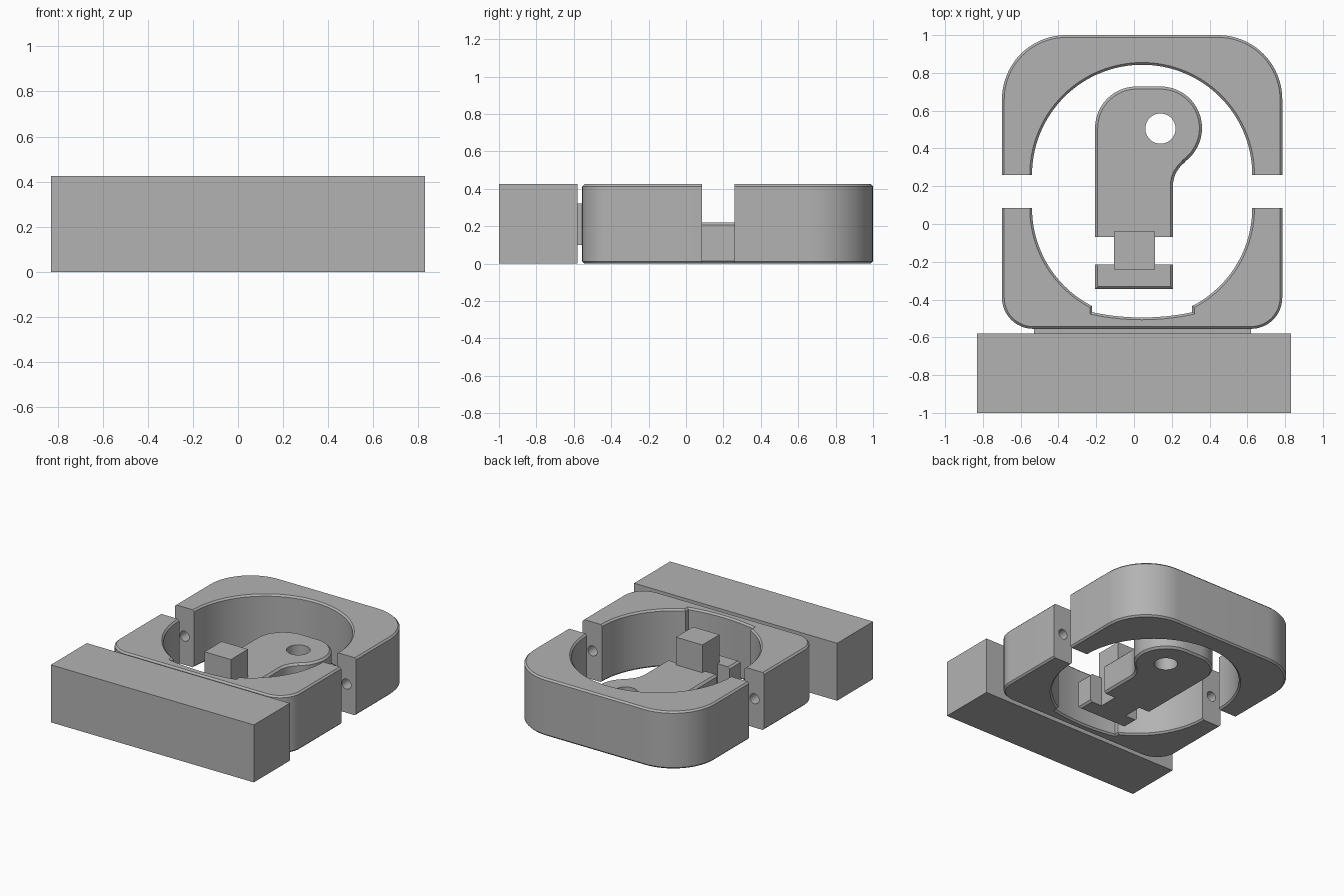
import bpy, bmesh, math

if "Cube" in bpy.data.objects:
    bpy.data.objects.remove(bpy.data.objects["Cube"])

grey = bpy.data.materials.new("plain grey")
grey.diffuse_color = (0.45, 0.45, 0.45, 1)
grey.use_nodes = True
grey.node_tree.nodes["Principled BSDF"].inputs["Base Color"].default_value = grey.diffuse_color

H = 0.425       # overall height
CX = 0.043      # centre line of the clamp halves
R = 0.583       # bore radius


def arc(cx, cy, r, a0, a1, n):
    return [(cx + r * math.cos(math.radians(a0 + (a1 - a0) * i / n)),
             cy + r * math.sin(math.radians(a0 + (a1 - a0) * i / n))) for i in range(n + 1)]


def finish(name, bm):
    bmesh.ops.recalc_face_normals(bm, faces=bm.faces)
    me = bpy.data.meshes.new(name)
    bm.to_mesh(me)
    bm.free()
    me.materials.append(grey)
    ob = bpy.data.objects.new(name, me)
    bpy.context.collection.objects.link(ob)
    return ob


def prism(name, pts, height, chamfer=0.0):
    """Extruded outline with chamfered top and bottom rims."""
    bm = bmesh.new()
    base = bm.faces.new([bm.verts.new((x, y, 0)) for x, y in pts])
    top = bmesh.ops.extrude_face_region(bm, geom=[base], use_keep_orig=True)
    bmesh.ops.translate(bm, vec=(0, 0, height),
                        verts=[v for v in top["geom"] if isinstance(v, bmesh.types.BMVert)])
    bmesh.ops.recalc_face_normals(bm, faces=bm.faces)
    if chamfer:
        rims = [e for e in bm.edges if abs(e.verts[0].co.z - e.verts[1].co.z) < 1e-6]
        bmesh.ops.bevel(bm, geom=rims, offset=chamfer, segments=1, affect='EDGES')
    return finish(name, bm)


def box(name, x0, x1, y0, y1, z0, z1):
    bm = bmesh.new()
    bmesh.ops.create_cube(bm, size=1)
    for v in bm.verts:
        v.co = ((x0 + x1) / 2 + v.co.x * (x1 - x0),
                (y0 + y1) / 2 + v.co.y * (y1 - y0),
                (z0 + z1) / 2 + v.co.z * (z1 - z0))
    return finish(name, bm)


def cylinder(name, r, length, loc, along_y=False):
    bm = bmesh.new()
    bmesh.ops.create_cone(bm, cap_ends=True, segments=40, radius1=r, radius2=r, depth=length)
    ob = finish(name, bm)
    ob.location = loc
    if along_y:
        ob.rotation_euler.x = math.pi / 2
    return ob


def cut(ob, cutters):
    bpy.context.view_layer.objects.active = ob
    for c in cutters:
        c.hide_render = True
        mod = ob.modifiers.new("cut", 'BOOLEAN')
        mod.operation = 'DIFFERENCE'
        mod.solver = 'EXACT'
        mod.object = c
        bpy.context.view_layer.update()
        bpy.ops.object.modifier_apply(modifier=mod.name)


# Front clamp half, with a shallow recess in the bore
X0, X1 = CX - 0.742, CX + 0.742
a = math.degrees(math.acos(0.265 / R))
front = [(X0, 0.17)] + arc(X0 + 0.165, -0.39, 0.165, 180, 270, 12)
front += arc(X1 - 0.165, -0.39, 0.165, 270, 360, 12) + [(X1, 0.17), (CX + R, 0.17)]
front += arc(CX, 0.085, R, 0, -a, 24)
front += arc(CX, 0.773, 1.268, 282.06, 257.94, 14)
front += arc(CX, 0.085, R, -180 + a, -180, 24) + [(CX - R, 0.17)]
front_half = prism("front_clamp_half", front, H, 0.012)

# Back clamp half with large rounded corners
back = [(X1, 0.18)] + arc(X1 - 0.34, 0.66, 0.34, 0, 90, 20)
back += arc(X0 + 0.34, 0.66, 0.34, 90, 180, 20) + [(X0, 0.18), (CX - R, 0.18)]
back += arc(CX, 0.26, R, 180, 0, 64) + [(CX + R, 0.18)]
back_half = prism("back_clamp_half", back, H, 0.012)

# Square ends at the gap, with a bolt hole in each wall
gap = box("gap_cutter", -1, 1, 0.085, 0.26, -0.1, 0.6)
bolts = [cylinder("bolt_cutter", 0.037, 0.56, (CX + s * 0.662, 0.172, 0.212), True) for s in (-1, 1)]
for half in (front_half, back_half):
    cut(half, [gap] + bolts)

# Lever with a round offset head, a waist fillet and a pivot hole
W, KH = 0.206, 0.22
key = [(-W, -0.345), (W, -0.345)]
key += arc(W + 0.157, 0.2, 0.157, 180, 126, 10)
key += arc(0.14, 0.508, 0.22, -54, 90, 32)
key += arc(-W + 0.22, 0.508, 0.22, 90, 180, 20)
lever = prism("lever", key, KH, 0.014)
slot = box("slot_cutter", -0.5, 0.5, -0.215, -0.07, -0.1, 0.6)
pivot = cylinder("pivot_cutter", 0.08, 1, (0.14, 0.505, 0.1))
cut(lever, [slot, pivot])

# Upright peg joining the lever and its foot
peg = box("lever_peg", -0.106, 0.11, -0.24, -0.04, 0.1, H)
neck = box("lever_neck", -0.106, 0.11, -0.23, -0.06, 0.0, 0.15)

# Front mounting block and the thin tongue behind it
block = box("mounting_block", -0.83, 0.83, -1.0, -0.58, 0, H)
tongue = box("block_tongue", -0.53, 0.62, -0.59, -0.545, 0.1, 0.322)

for c in [gap, slot, pivot] + bolts:
    bpy.data.objects.remove(c)

# Smooth the curved walls, keep the edges crisp
bpy.ops.object.select_all(action='DESELECT')
for ob in (front_half, back_half, lever):
    ob.select_set(True)
bpy.context.view_layer.objects.active = lever
bpy.ops.object.shade_smooth_by_angle(angle=math.radians(25))
